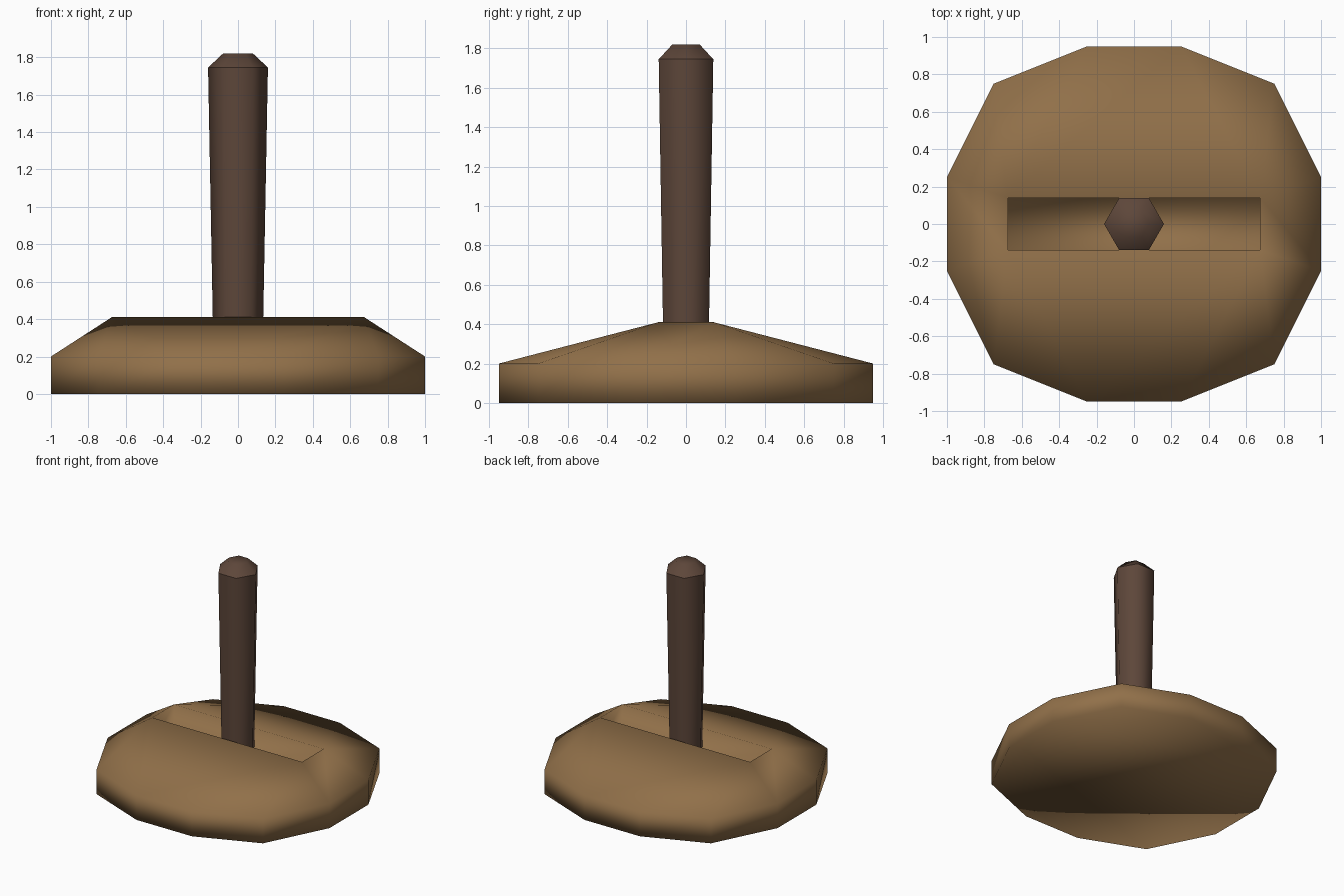
import bpy
import bmesh
import math

default = bpy.data.objects.get("Cube")
if default:
    bpy.data.objects.remove(default)


def material(name, rgb):
    mat = bpy.data.materials.new(name)
    mat.use_nodes = True
    mat.diffuse_color = (*rgb, 1)
    mat.node_tree.nodes["Principled BSDF"].inputs["Base Color"].default_value = (*rgb, 1)
    return mat


def add_ring(bm, points, z):
    return [bm.verts.new((x, y, z)) for x, y in points]


def bridge(bm, low, high):
    n = len(low)
    for i in range(n):
        j = (i + 1) % n
        bm.faces.new((low[i], low[j], high[j], high[i]))


def finish(bm, name, mat):
    bmesh.ops.recalc_face_normals(bm, faces=bm.faces)
    for face in bm.faces:
        face.smooth = True
    mesh = bpy.data.meshes.new(name)
    bm.to_mesh(mesh)
    bm.free()
    mesh.materials.append(mat)
    obj = bpy.data.objects.new(name, mesh)
    bpy.context.collection.objects.link(obj)
    return obj


light_wood = material("light wood", (0.283, 0.162, 0.067))
dark_wood = material("dark wood", (0.11, 0.062, 0.042))

# Twelve-sided rim and slot outline, mirrored from one quadrant
quadrant = [(1.0, 0.25), (0.75, 0.75), (0.25, 0.95)]
slot_x, slot_y = 0.675, 0.14
outline, slot = [], []
for sx, sy in ((1, 1), (-1, 1), (-1, -1), (1, -1)):
    corner = [(sx * x, sy * y) for x, y in quadrant]
    outline += corner if sx * sy > 0 else corner[::-1]
    slot.append((sx * slot_x, sy * slot_y))

# Base: vertical rim, slopes up to the slot, sunken slot
bm = bmesh.new()
bottom = add_ring(bm, outline, 0)
rim = add_ring(bm, outline, 0.2)
slot_top = add_ring(bm, slot, 0.41)
slot_floor = add_ring(bm, slot, 0.2)
bm.faces.new(bottom[::-1])
bridge(bm, bottom, rim)
for q in range(4):
    a, b, c = rim[3 * q:3 * q + 3]
    following = rim[(3 * q + 3) % 12]
    here, after = slot_top[q], slot_top[(q + 1) % 4]
    bm.faces.new((a, b, here))
    bm.faces.new((b, c, here))
    bm.faces.new((c, following, after, here))
bridge(bm, slot_top, slot_floor)
bm.faces.new(slot_floor)
for edge in bm.edges:
    edge.smooth = edge.calc_face_angle(0) < math.radians(35)
finish(bm, "base", light_wood)

# Handle: tapered six-sided shaft with a chamfered cap
bm = bmesh.new()
rings = []
for radius, z in ((0.131, 0.2), (0.16, 1.745), (0.08, 1.82)):
    points = [(radius * math.cos(i * math.pi / 3), radius * math.sin(i * math.pi / 3))
              for i in range(6)]
    rings.append(add_ring(bm, points, z))
for low, high in zip(rings, rings[1:]):
    bridge(bm, low, high)
bm.faces.new(rings[0][::-1])
bm.faces.new(rings[-1])
# Keep the foot and the shoulder of the handle crisp
for ring in rings[:2]:
    for i in range(6):
        bm.edges.get((ring[i], ring[(i + 1) % 6])).smooth = False
finish(bm, "handle", dark_wood)
